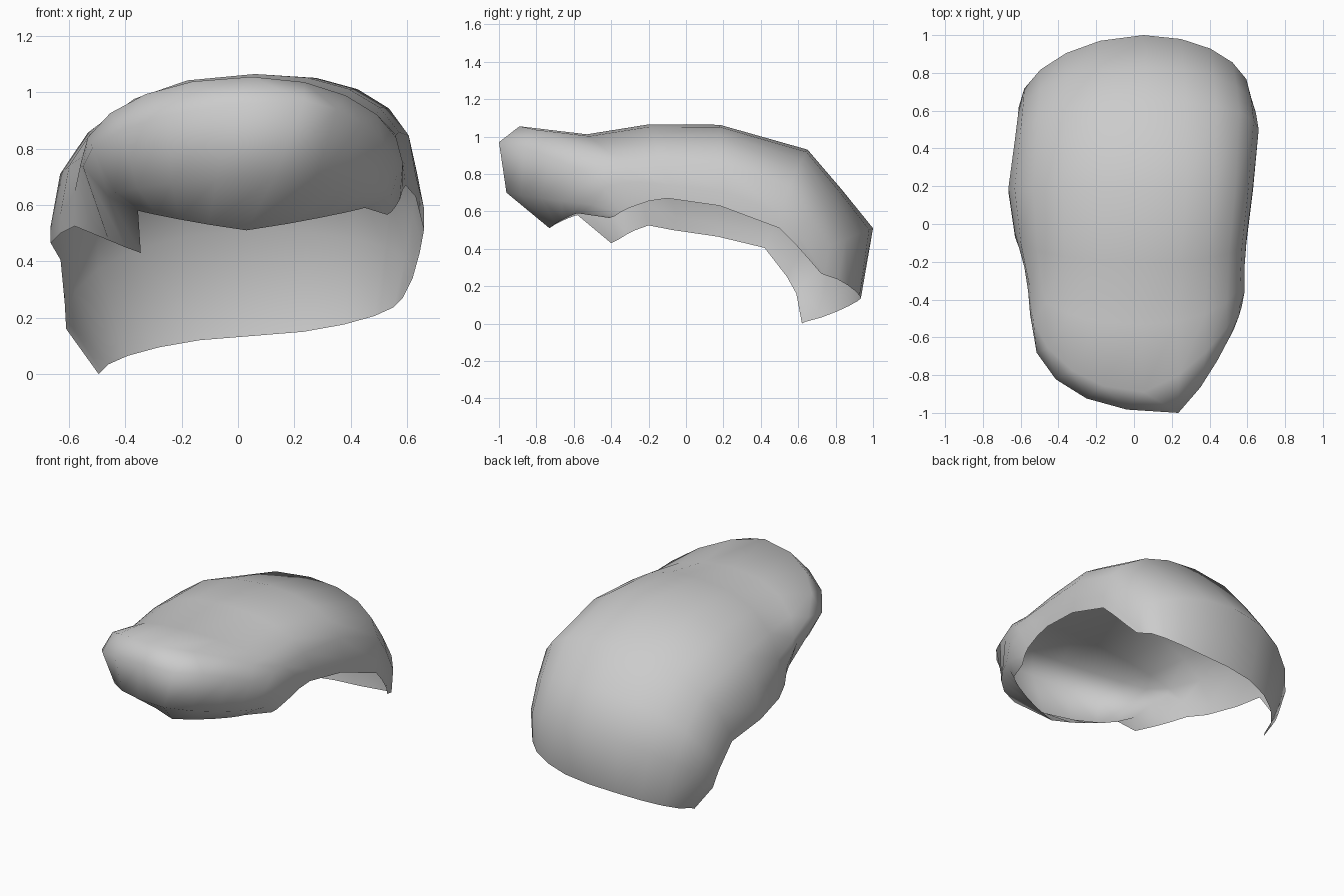
import bpy, bmesh, math
from mathutils import Vector

shell_grey = bpy.data.materials.new("shell grey")
shell_grey.diffuse_color = (0.6, 0.6, 0.6, 1)

# Ridge of each rib, from the front rim over the crown to the back rim
RIDGE = [(.03, -.73, .51), (.13, -.96, .70), (.235, -1.0, .97), (.05, -.89, 1.055),
         (.04, -.53, 1.012), (.06, -.20, 1.065), (.09, .18, 1.063), (.07, .65, .93),
         (.06, .83, .72), (.05, 1.0, .51), (.05, .935, .135)]

# Left and right half of each rib: rim x, y, z | bulge out, y, z | roundness in y, z
LEFT = [
    (-.345, -.40, .43, .01, -.18, .15, 1.3, 1.1),
    (-.40, -.36, .45, .06, -.18, .18, 2.0, 1.6),
    (-.46, -.32, .475, .09, -.16, .26, 2.4, 2.0),
    (-.52, -.27, .50, .04, -.09, .24, 2.0, 2.1),
    (-.58, -.20, .525, .00, -.03, .12, 2.2, 2.2),
    (-.63, -.07, .50, .00, .02, .07, 2.2, 2.2),
    (-.665, .17, .465, .00, .02, .06, 2.2, 2.2),
    (-.63, .42, .405, .00, .03, .07, 2.1, 2.1),
    (-.615, .54, .25, .00, .03, .06, 2.0, 2.0),
    (-.61, .59, .16, .00, .03, .04, 1.85, 2.0),
    (-.495, .62, .00, -.01, .02, .01, 2.0, 1.6),
]
RIGHT = [
    (.53, -.41, .565, -.08, -.17, .025, 1.3, 1.1),
    (.545, -.38, .575, .00, -.12, .06, 1.4, 1.3),
    (.56, -.35, .595, .01, -.09, .13, 1.2, 1.6),
    (.575, -.30, .62, .01, -.06, .13, 1.4, 2.0),
    (.585, -.20, .655, .00, -.03, .10, 2.2, 2.3),
    (.595, -.10, .67, .00, .02, .07, 2.3, 2.3),
    (.63, .18, .63, .00, .02, .08, 2.3, 2.4),
    (.66, .50, .51, .00, .00, .08, 2.2, 2.4),
    (.645, .58, .43, .00, .01, .06, 2.1, 2.2),
    (.62, .66, .34, .00, .01, .03, 2.0, 2.1),
    (.585, .72, .27, -.01, .02, -.01, 2.3, 1.6),
]
STEPS = 5


def falloff(a, power):
    return max(1 - a ** power, 0) ** (1 / power)


def half_rib(ridge, row):
    """Points from the ridge down to one rim, ridge excluded."""
    rim = Vector(row[:3])
    side = rim + Vector((math.copysign(1, rim.x) * row[3], row[4], row[5]))
    points = []
    for i in range(1, STEPS + 1):
        a = min(math.sin(i / STEPS * math.pi / 2) ** 0.9, 1)
        points.append(Vector((ridge.x + (side.x - ridge.x) * a,
                              side.y + (ridge.y - side.y) * falloff(a, row[6]),
                              side.z + (ridge.z - side.z) * falloff(a, row[7]))))
    return points + [rim]


# Open shell skinned across the ribs
bm = bmesh.new()
rows = []
for ridge, left, right in zip(RIDGE, LEFT, RIGHT):
    ridge = Vector(ridge)
    points = half_rib(ridge, left)[::-1] + [ridge] + half_rib(ridge, right)
    rows.append([bm.verts.new(p) for p in points])
for a, b in zip(rows, rows[1:]):
    for i in range(len(a) - 1):
        bm.faces.new((a[i], a[i + 1], b[i + 1], b[i])).smooth = True

mesh = bpy.data.meshes.new("cap_shell")
bm.to_mesh(mesh)
bm.free()
mesh.materials.append(shell_grey)
shell = bpy.data.objects.new("cap_shell", mesh)
bpy.context.collection.objects.link(shell)
